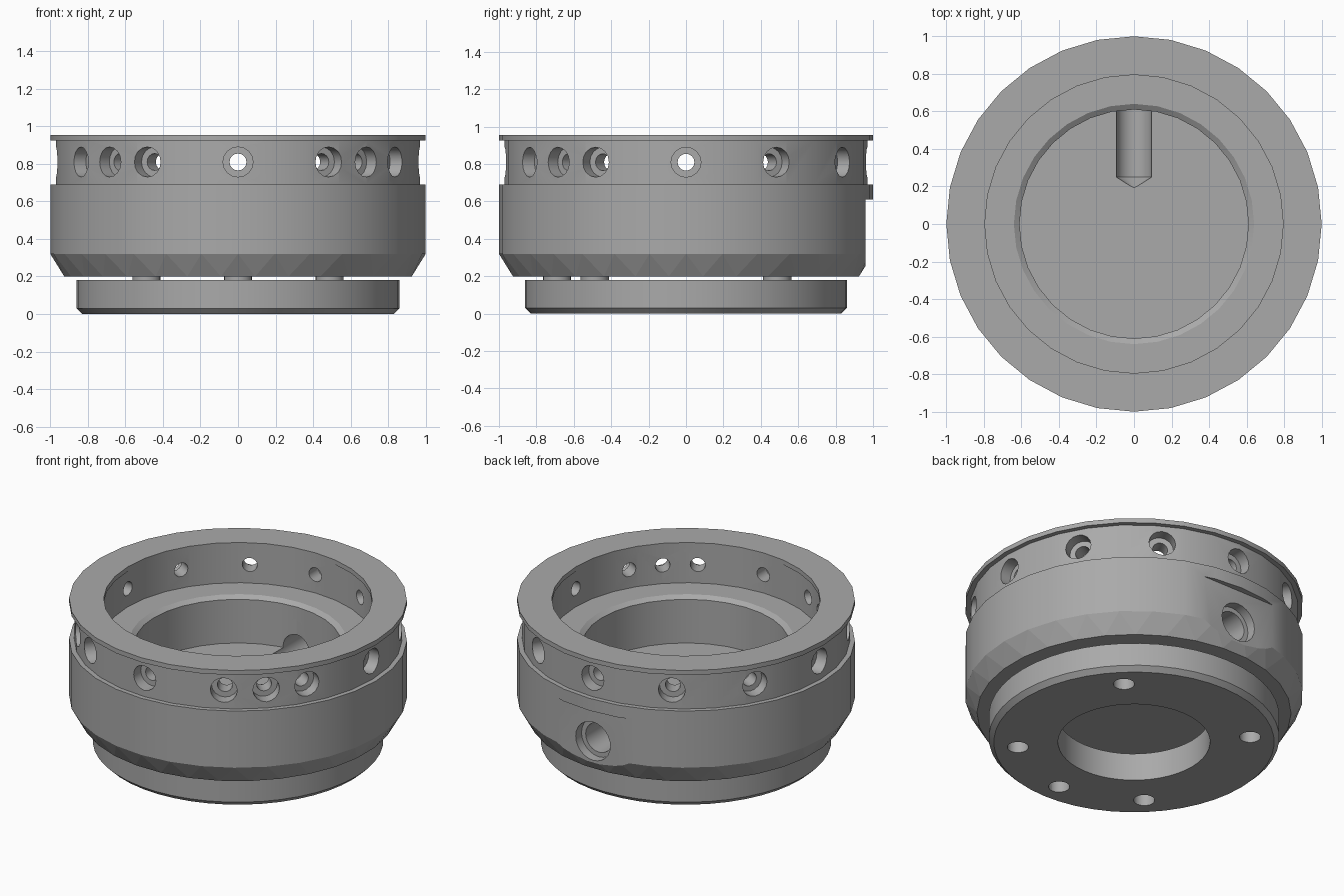
import bpy, bmesh, math
from mathutils import Matrix

if "Cube" in bpy.data.objects:
    bpy.data.objects.remove(bpy.data.objects["Cube"])

grey = bpy.data.materials.new("machined_grey")
grey.use_nodes = True
colour = (0.4, 0.4, 0.4, 1)
grey.diffuse_color = colour
grey.node_tree.nodes["Principled BSDF"].inputs["Base Color"].default_value = colour


def lathe(name, rings, sides=32, closed=False, matrix=None, zigzag=None):
    """Turn (radius, z) rings about z; zigzag is the row of triangles whose lower rings are turned half a step."""
    bm = bmesh.new()
    loops = []
    for k, (r, z) in enumerate(rings):
        shift = 0.5 if zigzag is not None and k <= zigzag else 0
        angles = [2 * math.pi * (i + shift) / sides for i in range(sides)]
        loops.append([bm.verts.new((r * math.cos(a), r * math.sin(a), z)) for a in angles])
    pairs = list(zip(loops, loops[1:])) + ([(loops[-1], loops[0])] if closed else [])
    for k, (lo, up) in enumerate(pairs):
        for i in range(sides):
            j = (i + 1) % sides
            if k == zigzag:
                bm.faces.new((lo[i], up[j], up[i]))
                bm.faces.new((lo[i], lo[j], up[j]))
            else:
                bm.faces.new((lo[i], lo[j], up[j], up[i]))
    if not closed:
        bm.faces.new(loops[0])
        bm.faces.new(loops[-1])
    if matrix:
        bm.transform(matrix)
    return finish(name, bm)


def finish(name, bm):
    bmesh.ops.recalc_face_normals(bm, faces=bm.faces)
    mesh = bpy.data.meshes.new(name)
    bm.to_mesh(mesh)
    bm.free()
    mesh.materials.append(grey)
    ob = bpy.data.objects.new(name, mesh)
    bpy.context.collection.objects.link(ob)
    return ob


def select(ob):
    bpy.ops.object.select_all(action='DESELECT')
    ob.select_set(True)
    bpy.context.view_layer.objects.active = ob


def cut(target, cutter):
    mod = target.modifiers.new("cut", 'BOOLEAN')
    mod.operation = 'DIFFERENCE'
    mod.solver = 'EXACT'
    mod.object = cutter
    select(target)
    bpy.ops.object.modifier_apply(modifier=mod.name)
    bpy.data.objects.remove(cutter)


def smooth(ob):
    select(ob)
    bpy.ops.object.shade_smooth_by_angle(angle=math.radians(25))


def radial(angle, height):
    """Points the lathe axis outwards at an angle and height."""
    return (Matrix.Translation((0, 0, height)) @ Matrix.Rotation(angle, 4, 'Z')
            @ Matrix.Rotation(math.pi / 2, 4, 'Y'))


# Cup-shaped body with a drilled upper wall
body = lathe("cup_body", [(0.93, 0.2), (1, 0.32), (1, 0.69), (0.97, 0.69), (0.97, 0.925),
                          (0.8, 0.925), (0.8, 0.69), (0.64, 0.69), (0.61, 0.67), (0.61, 0.385)],
             zigzag=0)

# Flat on the back, ending below the shoulder
bm = bmesh.new()
bmesh.ops.create_cube(bm, size=1, matrix=Matrix.Translation((0, 1.06, 0.36))
                      @ Matrix.Diagonal((1, 0.2, 0.5, 1)))
cut(body, finish("flat_cutter", bm))

# Counterbored port with a drill-point end, running into the floor
cut(body, lathe("port_cutter", [(0.002, 0.19), (0.095, 0.25), (0.095, 0.9), (0.125, 0.9), (0.125, 1.1)],
                24, matrix=radial(math.pi / 2, 0.395)))

# Counterbored screw holes around the upper wall
for degrees in [*range(0, 360, 30), 225, 315]:
    cut(body, lathe("screw_hole_cutter", [(0.045, 0.7), (0.045, 0.89), (0.08, 0.89), (0.08, 1.1)],
                    16, matrix=radial(math.radians(degrees), 0.81)))
smooth(body)
for p in body.data.polygons:
    if -0.8 < p.normal.z < -0.2 and p.center.z < 0.32 and p.center.xy.length > 0.9:
        p.use_smooth = False

# Top flange
smooth(lathe("top_flange", [(0.795, 0.925), (1, 0.925), (1, 0.955), (0.795, 0.955)], closed=True))

# Base ring with bolt holes, and spacers in the gap above it
base = lathe("base_ring", [(0.45, 0), (0.83, 0), (0.86, 0.03), (0.86, 0.18), (0.45, 0.18)],
             48, closed=True)
for degrees in (45, 135, 225, 270, 315):
    a = math.radians(degrees)
    place = Matrix.Translation((0.69 * math.cos(a), 0.69 * math.sin(a), 0))
    cut(base, lathe("bolt_hole_cutter", [(0.063, -0.1), (0.063, 0.16)], 20, matrix=place))
    smooth(lathe("spacer", [(0.075, 0.175), (0.075, 0.205)], 20, matrix=place))
smooth(base)
